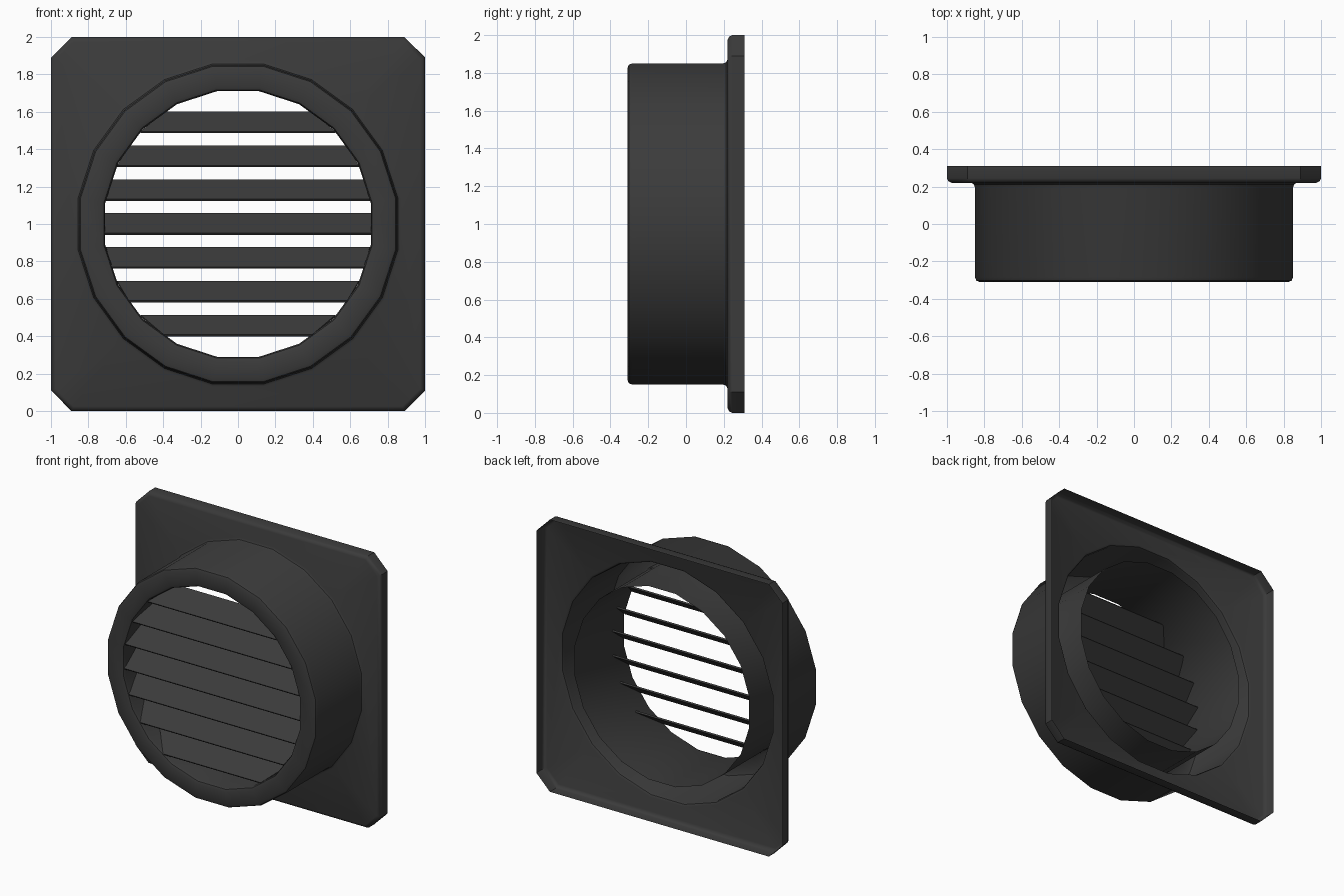
import bpy
import bmesh
import math

cube = bpy.data.objects.get("Cube")
if cube:
    bpy.data.objects.remove(cube, do_unlink=True)

SIDES = 20
CENTRE_Z = 1.0

grey = bpy.data.materials.new("dark_grey_plastic")
grey.use_nodes = True
grey.diffuse_color = (0.043, 0.043, 0.043, 1)
bsdf = grey.node_tree.nodes["Principled BSDF"]
bsdf.inputs["Base Color"].default_value = grey.diffuse_color
bsdf.inputs["Roughness"].default_value = 0.6


def finish(bm, name, smooth=True):
    """Turn a bmesh into a named object with the shared material."""
    mesh = bpy.data.meshes.new(name)
    bm.to_mesh(mesh)
    bm.free()
    mesh.materials.append(grey)
    obj = bpy.data.objects.new(name, mesh)
    bpy.context.collection.objects.link(obj)
    if smooth:
        bpy.ops.object.select_all(action='DESELECT')
        obj.select_set(True)
        bpy.context.view_layer.objects.active = obj
        bpy.ops.object.shade_smooth_by_angle(angle=math.radians(40))
    return obj


def circle(radius):
    """Polygon with flats at the top and sides; radius is measured to the flats."""
    r = radius / math.cos(math.pi / SIDES)
    angles = [(i + 0.5) * math.tau / SIDES for i in range(SIDES)]
    return [(r * math.cos(a), r * math.sin(a)) for a in angles]


def octagon(inset):
    """Square outline with clipped corners, shrunk evenly by inset."""
    h = 1 - inset
    k = 0.89 - inset * math.tan(math.pi / 8)
    return [(h, -k), (h, k), (k, h), (-k, h), (-h, k), (-h, -k), (-k, -h), (k, -h)]


def ring(bm, outline, y):
    return [bm.verts.new((x, y, CENTRE_Z + z)) for x, z in outline]


def loft(bm, outlines):
    """Skin a list of (outline, y) rings, returning the vertex rings."""
    rings = [ring(bm, o, y) for o, y in outlines]
    for a, b in zip(rings, rings[1:]):
        n = len(a)
        for i in range(n):
            j = (i + 1) % n
            bm.faces.new((a[i], a[j], b[j], b[i]))
    return rings


def loop_edges(bm, verts):
    return [bm.edges.get((v, verts[i - 1])) for i, v in enumerate(verts)]


# Flange, collar and inner sleeve: one moulded shell, open at the back
bm = bmesh.new()
flange_profile = [(0, 0.31), (0, 0.245), (0.008, 0.228), (0.025, 0.22)]
collar_profile = [(0.87, 0.22), (0.856, 0.212), (0.85, 0.195),
                  (0.85, -0.285), (0.843, -0.303), (0.825, -0.31),
                  (0.735, -0.31), (0.717, -0.303), (0.71, -0.285), (0.71, 0.28)]
flange = loft(bm, [(octagon(i), y) for i, y in flange_profile])
collar = loft(bm, [(circle(r), y) for r, y in collar_profile])
bmesh.ops.triangle_fill(bm, use_beauty=True, normal=(0, -1, 0),
                        edges=loop_edges(bm, flange[-1]) + loop_edges(bm, collar[0]))
bmesh.ops.recalc_face_normals(bm, faces=bm.faces)
finish(bm, "flange_and_collar")

# Slanted louvre slats, trimmed to the round opening
SLATS = 7
for n in range(SLATS):
    z_mid = (n - (SLATS - 1) / 2) * 0.181
    low, high = z_mid - 0.053, z_mid + 0.053
    half_low, half_high = (math.sqrt(0.716 ** 2 - z * z) for z in (low, high))
    bm = bmesh.new()
    corners = [(-half_low, -0.30, low), (half_low, -0.30, low),
               (half_high, -0.16, high), (-half_high, -0.16, high)]
    bm.faces.new([bm.verts.new((x, y, CENTRE_Z + z)) for x, y, z in corners])
    slat = finish(bm, f"louvre_slat_{n + 1}", smooth=False)
    thick = slat.modifiers.new("thickness", 'SOLIDIFY')
    thick.thickness = 0.012
    thick.offset = 0
